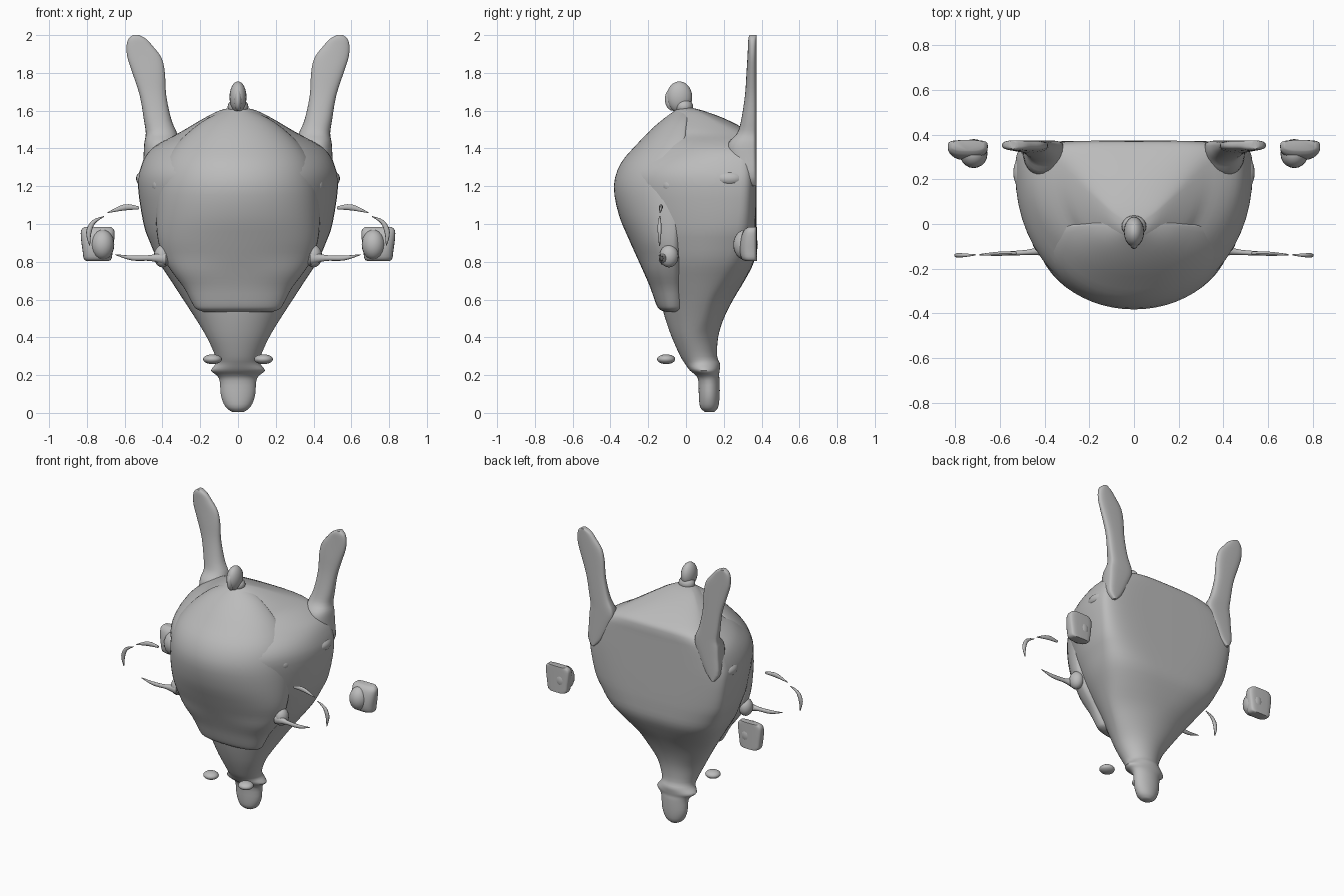
import bpy, bmesh, math
from mathutils import Vector

grey = bpy.data.materials.new("plain grey")
grey.diffuse_color = (0.5, 0.5, 0.5, 1)


def finish(name, bm, angle=50):
    bmesh.ops.recalc_face_normals(bm, faces=bm.faces)
    mesh = bpy.data.meshes.new(name)
    bm.to_mesh(mesh)
    bm.free()
    ob = bpy.data.objects.new(name, mesh)
    bpy.context.collection.objects.link(ob)
    mesh.materials.append(grey)
    bpy.ops.object.select_all(action='DESELECT')
    ob.select_set(True)
    bpy.context.view_layer.objects.active = ob
    bpy.ops.object.shade_smooth_by_angle(angle=math.radians(angle))
    return ob


def spline(rows, steps):
    """Catmull-Rom smoothing of a list of rows."""
    out = []
    for i in range(len(rows) - 1):
        a, b, c, d = (rows[min(max(j, 0), len(rows) - 1)] for j in range(i - 1, i + 3))
        for s in range(steps):
            t = s / steps
            out.append([0.5 * (2 * q + (r - p) * t + (2 * p - 5 * q + 4 * r - u) * t * t
                               + (3 * q - p - 3 * r + u) * t ** 3)
                        for p, q, r, u in zip(a, b, c, d)])
    return out + [list(rows[-1])]


def spow(v, e):
    return math.copysign(abs(v) ** e, v)


def bridge(name, rings):
    """Skin a stack of rings and close both ends."""
    bm = bmesh.new()
    rings = [[bm.verts.new(co) for co in ring] for ring in rings]
    n = len(rings[0])
    for r, q in zip(rings, rings[1:]):
        for k in range(n):
            bm.faces.new((r[k], r[(k + 1) % n], q[(k + 1) % n], q[k]))
    bm.faces.new(rings[0])
    bm.faces.new(rings[-1])
    return finish(name, bm)


def loft(name, rows, steps=3, n=56, side=1):
    """Rows: z, centre x, half width, front y, widest y, back y, front power, back power."""
    rings = []
    for z, cx, w, yf, ym, yb, pf, pb in spline(rows, steps):
        ring = []
        for k in range(n):
            a = 2 * math.pi * k / n
            c, s = math.cos(a), math.sin(a)
            p, depth = (pb, yb - ym) if s > 0 else (pf, ym - yf)
            ring.append((side * (cx + w * spow(c, 2 / p)), ym + depth * spow(s, 2 / p), z))
        rings.append(ring)
    return bridge(name, rings)


def blob(name, loc, size):
    bm = bmesh.new()
    bmesh.ops.create_uvsphere(bm, u_segments=20, v_segments=12, radius=1)
    for v in bm.verts:
        v.co = Vector(a * b + c for a, b, c in zip(v.co, size, loc))
    return finish(name, bm)


def sliver(name, pts, side, n=10):
    """Tapered strip in the xz plane; points: x, y, z, half thickness, half depth."""
    rows = spline(pts, 4)
    rings = []
    for i, (x, y, z, t, d) in enumerate(rows):
        a, b = rows[max(i - 1, 0)], rows[min(i + 1, len(rows) - 1)]
        tan = Vector((b[0] - a[0], 0, b[2] - a[2])).normalized()
        ring = []
        for k in range(n):
            u = 2 * math.pi * k / n
            q = math.cos(u) * t
            ring.append((side * (x - tan.z * q), y + math.sin(u) * d, z + tan.x * q))
        rings.append(ring)
    return bridge(name, rings)


def widest(z, f, b):
    """Depth at which a body slice is widest."""
    if z < 0.4:
        return (f + b) / 2
    if z > 1.46:
        return f + (b - f) * 0.75
    return min(0.22, 0.05 + 0.28 * (z - 0.4))


def squareness(z):
    """How square the back of a body slice is."""
    if z < 0.6:
        return 2
    return 2 + 3.5 * min(1, (z - 0.6) / 0.6) if z < 1.42 else max(2, 5 - 22 * (z - 1.42))


# Main body with its tail tip: z, half width, front y, back y
body = [
    (0.005, 0.03, 0.10, 0.15), (0.03, 0.065, 0.075, 0.17), (0.09, 0.09, 0.068, 0.178),
    (0.17, 0.097, 0.065, 0.178), (0.20, 0.115, 0.05, 0.175), (0.225, 0.143, 0.02, 0.178),
    (0.26, 0.118, -0.005, 0.18), (0.30, 0.12, -0.03, 0.165), (0.40, 0.165, -0.075, 0.17),
    (0.50, 0.225, -0.11, 0.20), (0.60, 0.29, -0.14, 0.25), (0.70, 0.355, -0.19, 0.31),
    (0.80, 0.42, -0.24, 0.36), (0.90, 0.465, -0.29, 0.37), (1.00, 0.50, -0.335, 0.372),
    (1.20, 0.53, -0.378, 0.372), (1.30, 0.515, -0.353, 0.372), (1.38, 0.475, -0.29, 0.372),
    (1.43, 0.41, -0.245, 0.372), (1.47, 0.335, -0.205, 0.36), (1.51, 0.265, -0.17, 0.30),
    (1.56, 0.18, -0.11, 0.20), (1.60, 0.10, -0.06, 0.09), (1.615, 0.04, -0.04, 0.03)]
loft("body", [(z, 0, w, f, widest(z, f, b), b, 1.8 if 1.35 < z < 1.5 else 2, squareness(z))
              for z, w, f, b in body])

# Raised front shell with a stepped lower rim: z, half width, front y
shell = [(0.535, 0.18, -0.115), (0.55, 0.22, -0.143), (0.58, 0.242, -0.16),
         (0.66, 0.285, -0.188), (0.74, 0.345, -0.222), (0.82, 0.395, -0.258),
         (0.92, 0.425, -0.303), (1.05, 0.435, -0.356), (1.20, 0.43, -0.382),
         (1.32, 0.40, -0.346), (1.42, 0.33, -0.262), (1.50, 0.245, -0.185),
         (1.56, 0.16, -0.115), (1.61, 0.05, -0.045)]
loft("front_shell", [(z, 0, w, f, max(-0.07, -0.02 - 0.1 * (1.4 - z)), 0.03,
                      2.3 if z < 0.8 else 2, 2) for z, w, f in shell])

# Crest knob on top
blob("crest_knob", (0, -0.035, 1.672), (0.045, 0.068, 0.083))
blob("crest_base", (0, -0.01, 1.62), (0.055, 0.048, 0.045))
blob("crest_ridge", (0, -0.07, 1.66), (0.022, 0.042, 0.06))

# Flat horns: z, centre x, half width, front y
horn = [(1.20, 0.465, 0.01, 0.33), (1.25, 0.455, 0.05, 0.28), (1.36, 0.425, 0.075, 0.225),
        (1.43, 0.408, 0.088, 0.225), (1.48, 0.405, 0.083, 0.27), (1.55, 0.425, 0.073, 0.292),
        (1.68, 0.45, 0.07, 0.312), (1.80, 0.473, 0.086, 0.32), (1.88, 0.495, 0.09, 0.325),
        (1.94, 0.52, 0.07, 0.328), (1.98, 0.533, 0.047, 0.33), (2.0, 0.54, 0.016, 0.336)]
for side, tag in ((1, "right"), (-1, "left")):
    loft(tag + "_horn", [(z, x, w, f, 0.35, 0.374, 2.3, 3) for z, x, w, f in horn],
         n=28, side=side)

    # Bumps on the flank
    blob(tag + "_flank_bump", (side * 0.485, 0.23, 1.24), (0.055, 0.085, 0.045))
    blob(tag + "_shell_bump", (side * 0.41, -0.075, 1.205), (0.045, 0.055, 0.05))
    blob(tag + "_lower_bump", (side * 0.40, -0.09, 0.83), (0.045, 0.05, 0.06))

    # Thin side spikes and the loose crescent
    sliver(tag + "_lower_spike", [(0.38, -0.11, 0.82, 0.04, 0.035), (0.46, -0.125, 0.82, 0.016, 0.014),
                                  (0.56, -0.132, 0.82, 0.013, 0.01),
                                  (0.65, -0.137, 0.838, 0.002, 0.003)], side)
    sliver(tag + "_upper_spike", [(0.525, -0.13, 1.085, 0.008, 0.006), (0.60, -0.133, 1.088, 0.016, 0.01),
                                  (0.69, -0.137, 1.06, 0.002, 0.003)], side)
    sliver(tag + "_crescent", [(0.71, -0.138, 1.04, 0.002, 0.003), (0.765, -0.14, 1.01, 0.011, 0.009),
                               (0.79, -0.14, 0.955, 0.014, 0.01),
                               (0.785, -0.14, 0.885, 0.002, 0.003)], side)

    # Detached side block with a front lobe
    loft(tag + "_block", [(z, 0.743, w, f, 0.345, 0.375, 2.6, 4) for z, w, f in
                          [(0.803, 0.055, 0.32), (0.815, 0.073, 0.295), (0.86, 0.08, 0.285),
                           (0.92, 0.088, 0.29), (0.965, 0.088, 0.305), (0.985, 0.07, 0.33)]],
         n=28, side=side)
    blob(tag + "_block_lobe", (side * 0.717, 0.315, 0.89), (0.062, 0.065, 0.08))

    # Small discs floating ahead of the tail
    blob(tag + "_disc", (side * 0.135, -0.105, 0.284), (0.05, 0.048, 0.026))
